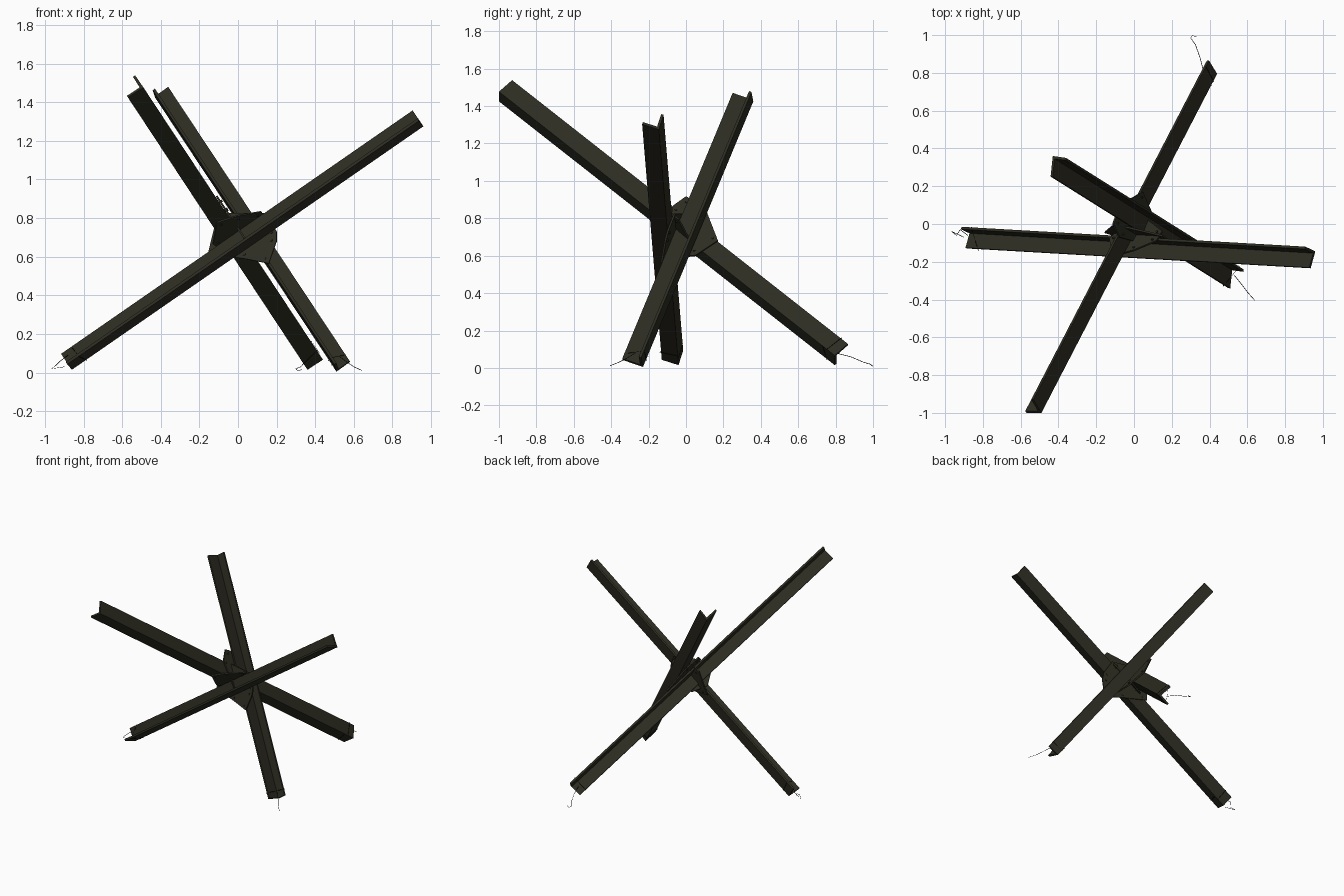
import bpy, bmesh, math
from mathutils import Vector

cube = bpy.data.objects.get("Cube")
if cube:
    bpy.data.objects.remove(cube, do_unlink=True)


def material(name, color):
    m = bpy.data.materials.new(name)
    m.use_nodes = True
    m.diffuse_color = (*color, 1)
    bsdf = m.node_tree.nodes["Principled BSDF"]
    bsdf.inputs["Base Color"].default_value = (*color, 1)
    bsdf.inputs["Roughness"].default_value = 0.9
    return m


olive = material("dark_olive_paint", (0.027, 0.026, 0.016))
steel = material("dark_wire_steel", (0.007, 0.007, 0.005))


def prism(name, ring, shift, mat):
    """Extrude a closed ring of points along a vector."""
    bm = bmesh.new()
    face = bm.faces.new([bm.verts.new(p) for p in ring])
    out = bmesh.ops.extrude_face_region(bm, geom=[face])
    moved = [v for v in out["geom"] if isinstance(v, bmesh.types.BMVert)]
    bmesh.ops.translate(bm, vec=shift, verts=moved)
    bmesh.ops.recalc_face_normals(bm, faces=bm.faces)
    me = bpy.data.meshes.new(name)
    bm.to_mesh(me)
    bm.free()
    me.materials.append(mat)
    ob = bpy.data.objects.new(name, me)
    bpy.context.collection.objects.link(ob)
    return ob


def angle_beam(name, corner, tip_a, tip_b, run, t=0.014):
    """L-shaped steel beam: corner edge, two flange edges, length vector."""
    c, run = Vector(corner), Vector(run)
    d = run.normalized()
    a, b = (Vector(p) - c for p in (tip_a, tip_b))
    a -= d * a.dot(d)
    b -= d * b.dot(d)
    ta, tb = a.normalized() * t, b.normalized() * t
    prism(name, [c, c + a, c + a + tb, c + ta + tb, c + b + ta, c + b], run, olive)
    return d


# Three crossed beams, listed by their upper ends
run_a = angle_beam("cross_beam", (0.96, -0.145, 1.275), (0.91, -0.12, 1.355),
                   (0.945, -0.235, 1.31), (-1.82, 0.105, -1.26))
run_b = angle_beam("long_beam", (-0.49, -1.0, 1.477), (-0.53, -0.925, 1.535),
                   (-0.57, -1.0, 1.425), (0.93, 1.795, -1.41))
run_c = angle_beam("rear_beam", (-0.43, 0.36, 1.425), (-0.36, 0.35, 1.475),
                   (-0.44, 0.25, 1.46), (0.94, -0.59, -1.42))


def lift(p, axis, n, d):
    """Place a flat point on the plane n.p = d by solving for one axis."""
    q = list(p)
    q.insert(axis, 0)
    q = Vector(q)
    q[axis] = (d - n.dot(q)) / n[axis]
    return q


def gusset(name, dir_a, dir_b, offset, axis, outline, t=0.01):
    n = dir_a.cross(dir_b).normalized()
    if n.dot(Vector((0.1, 1, 1))) < 0:
        n = -n
    ring = [lift(p, axis, n, offset) for p in outline]
    prism(name, [p - n * t / 2 for p in ring], n * t, olive)
    # Bolt heads set in from the plate corners
    mid = sum(ring, Vector()) / len(ring)
    side = dir_a
    up = n.cross(side)
    for i, p in enumerate(ring):
        at = p.lerp(mid, 0.18) - n * 0.011
        hexa = [at + (side * math.cos(k * math.pi / 3) + up * math.sin(k * math.pi / 3)) * 0.007
                for k in range(6)]
        prism(f"{name}_bolt_{i + 1}", hexa, n * 0.022, olive)


# Gusset plates joining each pair of beams at the middle
gusset("front_gusset", run_a, run_c, -0.226, 1,
       [(-0.11, 0.8), (-0.07, 0.825), (0.15, 0.825), (0.2, 0.73),
        (0.2, 0.68), (0.16, 0.565), (0.03, 0.59), (-0.155, 0.615)])
gusset("side_gusset", run_b, run_c, 0.412, 0,
       [(-0.07, 0.865), (0.0, 0.915), (0.1, 0.86), (0.17, 0.68),
        (0.05, 0.6), (-0.05, 0.59), (-0.1, 0.7)])
gusset("top_gusset", run_a, run_b, 0.406, 2,
       [(-0.11, -0.17), (-0.13, -0.08), (-0.05, 0.0), (0.06, 0.03),
        (0.15, -0.04), (0.12, -0.09), (0.0, -0.14)])


def wire(name, pts, radius=0.0016):
    cu = bpy.data.curves.new(name, "CURVE")
    cu.dimensions = "3D"
    cu.bevel_depth = radius
    cu.bevel_resolution = 0
    sp = cu.splines.new("POLY")
    sp.points.add(len(pts) - 1)
    for s, p in zip(sp.points, pts):
        s.co = (*p, 1)
    cu.materials.append(steel)
    ob = bpy.data.objects.new(name, cu)
    bpy.context.collection.objects.link(ob)


# Loose wire ends at the feet
wire("long_beam_wire", [(0.37, 0.8, 0.08), (0.35, 0.88, 0.06), (0.325, 0.95, 0.03),
                        (0.3, 0.985, 0.02), (0.31, 0.998, 0.01), (0.33, 0.99, 0.015)])
wire("rear_beam_wire", [(0.53, -0.27, 0.08), (0.57, -0.32, 0.05),
                        (0.6, -0.36, 0.03), (0.64, -0.405, 0.012)])
wire("cross_beam_wire", [(-0.88, -0.06, 0.09), (-0.92, -0.03, 0.06), (-0.94, -0.06, 0.04),
                         (-0.965, -0.04, 0.02), (-0.9, -0.07, 0.03)])


# Wire wound around each foot, just outside the flanges
def winding(name, points, d):
    ring = [Vector(p) for p in points]
    mid = sum(ring, Vector()) / 3
    loop = [mid + (p - mid) * 1.08 for p in ring]
    wire(name, loop + [loop[0] - d * 0.03])


winding("cross_beam_winding", [(-0.81, -0.045, 0.05), (-0.86, -0.02, 0.13), (-0.825, -0.135, 0.085)], run_a)
winding("long_beam_winding", [(0.42, 0.755, 0.1), (0.38, 0.83, 0.158), (0.34, 0.755, 0.048)], run_b)
winding("rear_beam_winding", [(0.485, -0.215, 0.04), (0.555, -0.225, 0.09), (0.475, -0.325, 0.075)], run_c)
